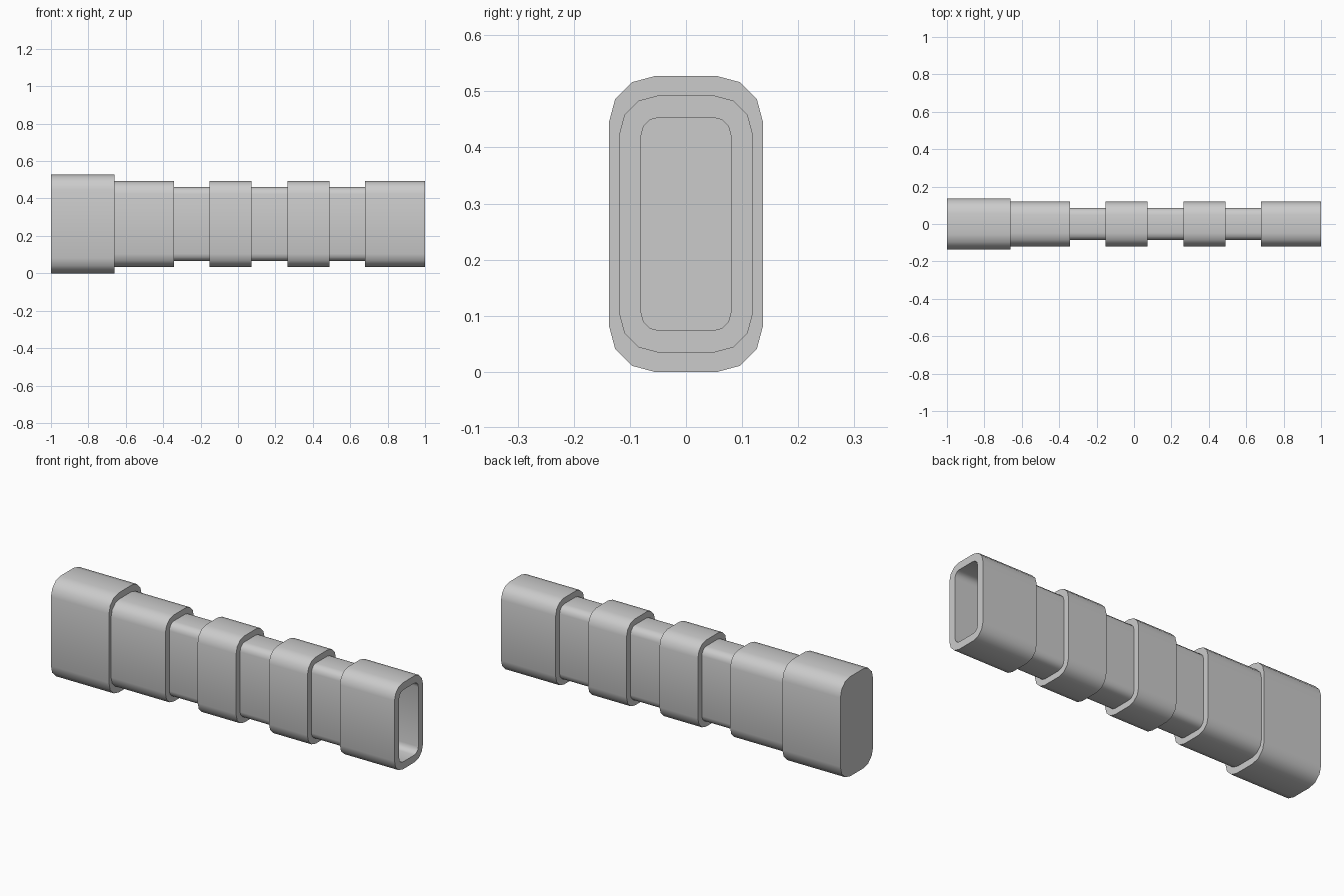
import bpy
import bmesh
from math import cos, sin, pi, radians

cube = bpy.data.objects.get("Cube")
if cube:
    bpy.data.objects.remove(cube, do_unlink=True)

MID_Z = 0.2635
CORNER_STEPS = 3

# Rounded rectangle sections: half width, half height, corner radius
COLLAR = (0.137, 0.2635, 0.081)
BAND = (0.119, 0.229, 0.069)
NECK = (0.086, 0.197, 0.038)
BORE = (0.080, 0.190, 0.032)

# Outer steps from the closed end to the open end: section, end position
STEPS = [
    (COLLAR, -0.66), (BAND, -0.342), (NECK, -0.153), (BAND, 0.072),
    (NECK, 0.265), (BAND, 0.49), (NECK, 0.68), (BAND, 1.0),
]
BORE_FLOOR = -0.95


def add_ring(bm, x, section):
    """Rounded rectangle of vertices across the x axis."""
    half_w, half_h, r = section
    ring = []
    for quarter, (sy, sz) in enumerate([(1, 1), (-1, 1), (-1, -1), (1, -1)]):
        for i in range(CORNER_STEPS + 1):
            a = (quarter + i / CORNER_STEPS) * pi / 2
            y = sy * (half_w - r) + r * cos(a)
            z = sz * (half_h - r) + r * sin(a)
            ring.append(bm.verts.new((x, y, MID_Z + z)))
    return ring


def bridge(bm, first, second):
    count = len(first)
    for i in range(count):
        j = (i + 1) % count
        bm.faces.new((first[i], first[j], second[j], second[i]))


# Outer sleeve, stepped along its length, then back down the bore
bm = bmesh.new()
rings = []
start = -1.0
for section, end in STEPS:
    rings += [add_ring(bm, start, section), add_ring(bm, end, section)]
    start = end
rings += [add_ring(bm, start, BORE), add_ring(bm, BORE_FLOOR, BORE)]
for a, b in zip(rings, rings[1:]):
    bridge(bm, a, b)
bm.faces.new(rings[0])
bm.faces.new(rings[-1])
bmesh.ops.recalc_face_normals(bm, faces=bm.faces)

mesh = bpy.data.meshes.new("stepped_sleeve")
bm.to_mesh(mesh)
bm.free()
sleeve = bpy.data.objects.new("stepped_sleeve", mesh)
bpy.context.collection.objects.link(sleeve)

# Plain grey finish
grey = bpy.data.materials.new("light_grey")
grey.use_nodes = True
colour = (0.6, 0.6, 0.6, 1.0)
grey.diffuse_color = colour
grey.node_tree.nodes["Principled BSDF"].inputs["Base Color"].default_value = colour
mesh.materials.append(grey)

# Smooth corners, crisp steps
bpy.ops.object.select_all(action="DESELECT")
sleeve.select_set(True)
bpy.context.view_layer.objects.active = sleeve
bpy.ops.object.shade_smooth_by_angle(angle=radians(40))
